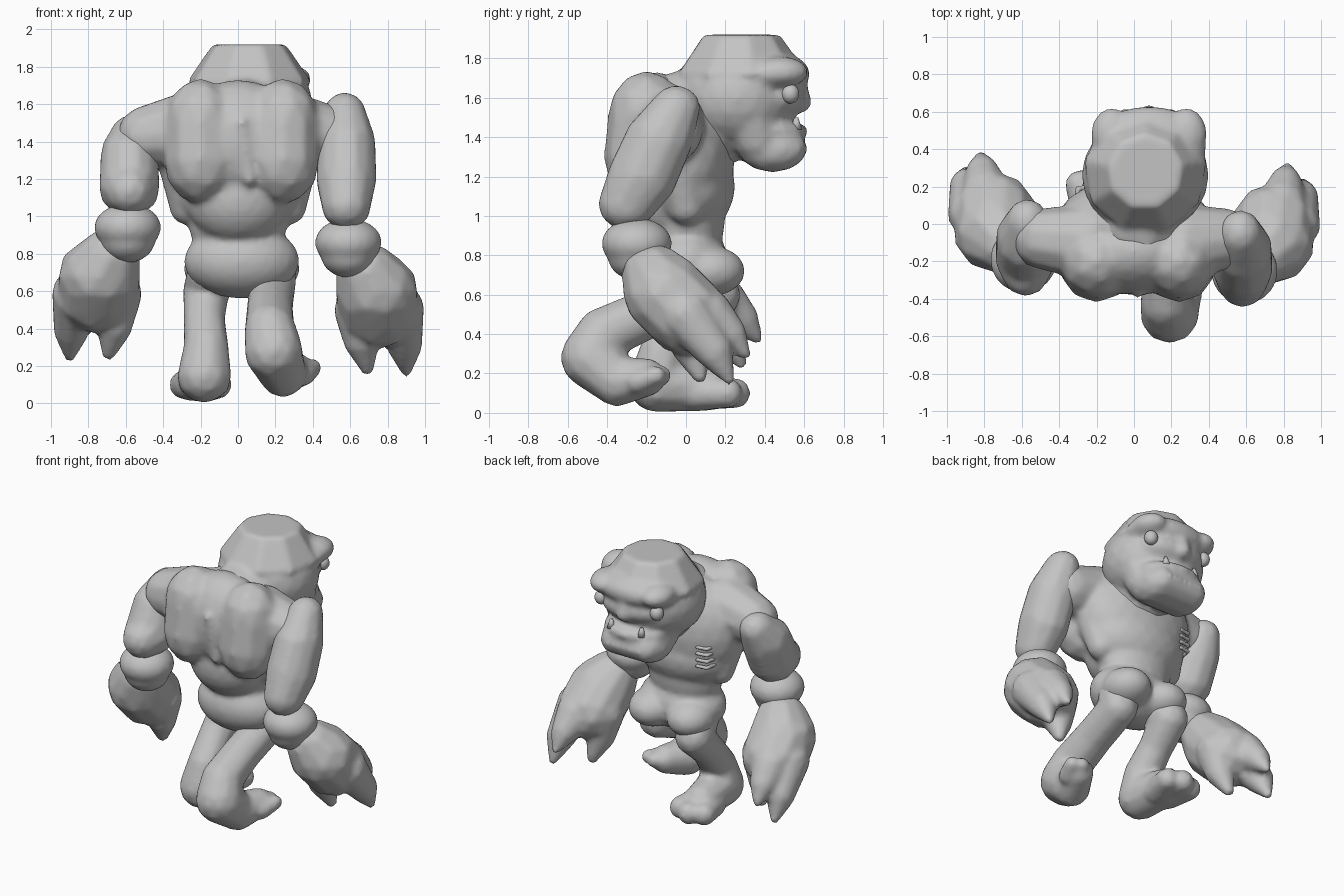
import bpy, bmesh, math
from mathutils import Vector, Matrix

cube = bpy.data.objects.get("Cube")
if cube:
    bpy.data.objects.remove(cube, do_unlink=True)

clay = bpy.data.materials.new("clay_grey")
clay.use_nodes = True
grey = (.55, .55, .55, 1)
clay.diffuse_color = grey
clay.node_tree.nodes["Principled BSDF"].inputs["Base Color"].default_value = grey


def ball(bm, centre, radii, detail=3):
    matrix = Matrix.Translation(centre) @ Matrix.Diagonal((*radii, 1))
    bmesh.ops.create_icosphere(bm, subdivisions=detail, radius=1, matrix=matrix)


def cone(bm, centre, low, high, depth, sides):
    bmesh.ops.create_cone(
        bm, cap_ends=True, segments=sides, radius1=low, radius2=high,
        depth=depth, matrix=Matrix.Translation(centre))


def limb(bm, *points, stretch=(1, 1, 1), steps=6):
    """Sweep balls along a path of (x, y, z, radius) points."""
    for start, end in zip(points, points[1:]):
        for step in range(steps + 1):
            x, y, z, radius = Vector(start).lerp(Vector(end), step / steps)
            ball(bm, (x, y, z), [radius * scale for scale in stretch], detail=2)


def finish(bm, name, voxel=.018, smoothing=6):
    """Turn overlapping volumes into one smooth skin."""
    mesh = bpy.data.meshes.new(name)
    bm.to_mesh(mesh)
    bm.free()
    mesh.materials.append(clay)
    mesh.shade_smooth()
    obj = bpy.data.objects.new(name, mesh)
    bpy.context.collection.objects.link(obj)
    if voxel:
        remesh = obj.modifiers.new("skin", 'REMESH')
        remesh.mode = 'VOXEL'
        remesh.voxel_size = voxel
        remesh.use_smooth_shade = True
        relax = obj.modifiers.new("relax", 'SMOOTH')
        relax.factor = .5
        relax.iterations = smoothing


# Torso core: chest, belly, back, waist and pelvis
torso = bmesh.new()
ball(torso, centre=(0, 0, 1.32), radii=(.42, .25, .38))
ball(torso, centre=(0, 0, 1.15), radii=(.37, .25, .25))
ball(torso, centre=(0, -.15, 1.4), radii=(.36, .23, .33))
ball(torso, centre=(0, -.1, 1.1), radii=(.28, .22, .25))
ball(torso, centre=(0, 0, 1), radii=(.27, .2, .3))
ball(torso, centre=(.02, 0, .76), radii=(.31, .22, .2))

# Shoulder blades, shoulders, flanks, thigh tops and spine ridge
for side in (-1, 1):
    blade = .02 + side * .22
    limb(torso, (blade, -.2, 1.5, .2), (blade, -.22, 1.3, .2), stretch=(1, 1, 1.2))
    limb(torso, (side * .25, -.1, 1.47, .21), (side * .48, -.08, 1.43, .17))
    limb(torso, (side * .32, -.06, 1.35, .13), (side * .27, 0, 1.05, .1))
    ball(torso, centre=(.02 + side * .15, .12, .72), radii=(.16, .18, .13))
limb(torso, (.02, -.37, 1.5, .03), (.06, -.33, 1.2, .04))
finish(torso, "torso", smoothing=8)

# Head: flat topped skull, brow, muzzle, nose, jaw and neck
middle = .08
head = bmesh.new()
ball(head, centre=(.06, .26, 1.6), radii=(.34, .32, .28))
cone(head, centre=(.06, .28, 1.82), low=.34, high=.2, depth=.2, sides=9)
ball(head, centre=(middle, .42, 1.72), radii=(.31, .21, .12))
ball(head, centre=(middle, .46, 1.6), radii=(.25, .15, .11))
limb(head, (middle, .56, 1.7, .05), (middle, .58, 1.58, .06))
for side in (-1, 1):
    ball(head, centre=(middle + side * .2, .48, 1.73), radii=(.11, .14, .08))
    limb(head, (middle + side * .17, .3, 1.6, .14), (middle + side * .13, .36, 1.4, .13))
limb(head, (-.05, .44, 1.34, .12), (.2, .44, 1.34, .12), stretch=(1, 1.5, 1))
lip = [(middle + .2 * math.cos(turn), .42 + .16 * math.sin(turn), 1.43, .04)
       for turn in (math.pi * step / 8 for step in range(9))]
limb(head, *lip, steps=3)
limb(head, (.03, 0, 1.5, .25), (.05, .12, 1.5, .27))
finish(head, "head")

# Teeth and eyes
teeth = bmesh.new()
for side in (-1, 1):
    cone(teeth, centre=(middle + side * .12, .56, 1.47), low=.03, high=.01, depth=.06, sides=8)
finish(teeth, "teeth", voxel=0)
for name, side in (("left_eye", 1), ("right_eye", -1)):
    eye = bmesh.new()
    ball(eye, centre=(middle + side * .22, .53, 1.62), radii=(.045, .045, .05))
    finish(eye, name, voxel=0)

# Arms: the right one sits further forward and its hand is higher
for name, side, forward, lift in (("left", 1, 0, 0), ("right", -1, .06, .08)):
    def at(x, y, z, *radius):
        return (side * x, y + forward, z + lift, *radius)

    upper_arm = bmesh.new()
    limb(upper_arm, at(.57, -.05, 1.55 - lift * 2.5, .11), at(.58, -.14, 1.38 - lift * 1.8, .155),
         at(.58, -.22, 1.2 - lift * 1.5, .16), at(.58, -.3, 1.06, .13),
         stretch=(1.05, 1.15, 1.05))
    finish(upper_arm, name + "_upper_arm")

    wrist = bmesh.new()
    ball(wrist, centre=at(.59, -.25, .86), radii=(.18, .18, .13))
    ball(wrist, centre=at(.59, -.25, .8), radii=(.15, .15, .13))
    finish(wrist, name + "_wrist")

    # Broad palm with a thick outer, middle and inner finger
    hand = bmesh.new()
    limb(hand, at(.69, -.16, .7, .16), at(.74, -.1, .6, .21), at(.75, 0, .5, .21),
         stretch=(1.08, 1.05, 1))
    limb(hand, at(.86, 0, .5, .14), at(.89, .14, .32, .1), at(.9, .22, .17, .03))
    limb(hand, at(.79, .1, .5, .14), at(.81, .22, .4, .09), at(.82, .3, .3, .03))
    limb(hand, at(.65, 0, .5, .14), at(.66, .02, .34, .1), at(.69, .07, .19, .04))
    finish(hand, name + "_hand", smoothing=4)

# Right leg: planted foot with three toes
leg = bmesh.new()
limb(leg, (-.14, .05, .7, .14), (-.17, .15, .6, .13), (-.18, 0, .45, .115),
     (-.17, -.12, .3, .125), (-.18, -.15, .15, .15), (-.2, .1, .13, .125))
for spread in (-1, 0, 1):
    limb(leg, (-.2 + spread * .05, .05, .1, .09),
         (-.2 + spread * .09, .25 - abs(spread) * .04, .1, .08))
finish(leg, "right_leg")

# Left leg: kicked back with a raised heel
leg = bmesh.new()
limb(leg, (.18, .06, .7, .14), (.18, .06, .6, .13), (.17, -.2, .5, .13),
     (.17, -.42, .4, .14), (.19, -.48, .28, .16), (.24, -.35, .16, .13), (.3, -.2, .18, .1))
for spread in (-1, 0, 1):
    limb(leg, (.3 + spread * .05, -.24, .16, .07),
         (.34 + spread * .06, -.12 - abs(spread) * .03, .19, .05))
finish(leg, "left_leg")

# Stitches down the right side of the chest
stitches = bmesh.new()
for row in range(4):
    height = 1.14 + row * .045
    limb(stitches, (-.31, .12, height, .014), (-.3, .19, height, .014),
         (-.23, .2, height, .014))
finish(stitches, "stitches", voxel=.008, smoothing=2)
